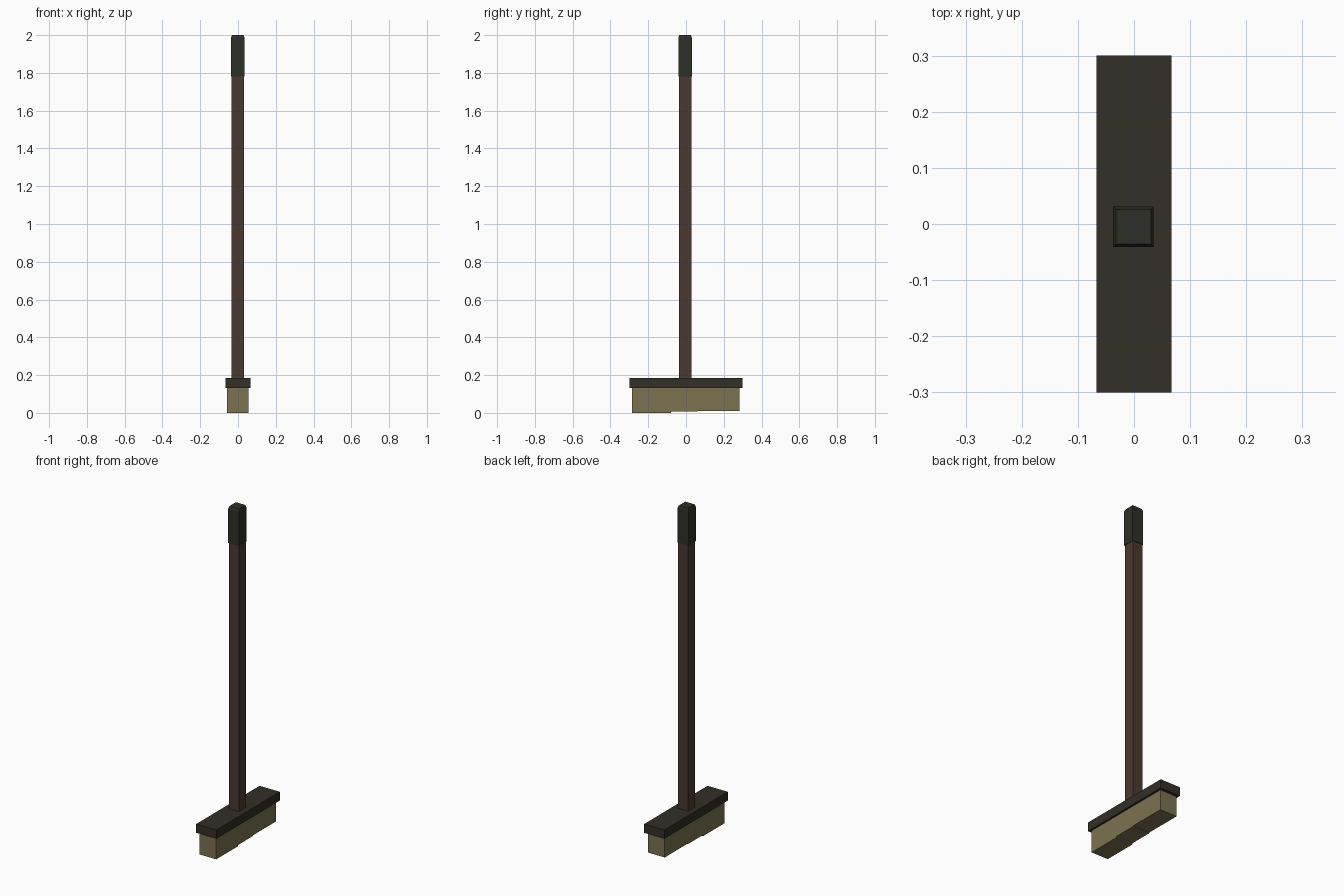
import bpy, bmesh

if "Cube" in bpy.data.objects:
    bpy.data.objects.remove(bpy.data.objects["Cube"])


def material(name, rgb):
    m = bpy.data.materials.new(name)
    m.diffuse_color = (*rgb, 1)
    m.use_nodes = True
    m.node_tree.nodes["Principled BSDF"].inputs["Base Color"].default_value = m.diffuse_color
    return m


def finish(name, bm, mat):
    bmesh.ops.recalc_face_normals(bm, faces=bm.faces)
    me = bpy.data.meshes.new(name)
    bm.to_mesh(me)
    bm.free()
    me.materials.append(mat)
    ob = bpy.data.objects.new(name, me)
    bpy.context.collection.objects.link(ob)
    return ob


def square_column(name, center, rings, mat):
    """Stack of rectangles (half_x, half_y, z), capped at both ends."""
    bm = bmesh.new()
    cx, cy = center
    loops = [[bm.verts.new((cx + sx * hx, cy + sy * hy, z))
              for sx, sy in ((-1, -1), (1, -1), (1, 1), (-1, 1))]
             for hx, hy, z in rings]
    for a, b in zip(loops, loops[1:]):
        for i in range(4):
            j = (i + 1) % 4
            bm.faces.new((a[i], a[j], b[j], b[i]))
    bm.faces.new(loops[0])
    bm.faces.new(loops[-1])
    return finish(name, bm, mat)


def extrude_x(name, profile, x0, x1, mat):
    """Extrude a y-z profile along x."""
    bm = bmesh.new()
    face = bm.faces.new([bm.verts.new((x0, y, z)) for y, z in profile])
    geom = bmesh.ops.extrude_face_region(bm, geom=[face])["geom"]
    verts = [g for g in geom if isinstance(g, bmesh.types.BMVert)]
    bmesh.ops.translate(bm, verts=verts, vec=(x1 - x0, 0, 0))
    return finish(name, bm, mat)


wood = material("brown_wood", (0.070, 0.042, 0.028))
dark = material("dark_wood", (0.033, 0.028, 0.020))
rubber = material("dark_grip", (0.028, 0.028, 0.020))
straw = material("straw", (0.200, 0.170, 0.080))

axis = (-0.001, -0.005)

# Handle shaft and its chamfered grip
square_column("handle", axis, [(0.033, 0.033, 0.17), (0.033, 0.033, 1.80)], wood)
square_column("grip", axis, [(0.036, 0.036, 1.78), (0.036, 0.036, 1.985),
                             (0.031, 0.031, 2.0)], rubber)

# Head block
square_column("head_block", (0, 0), [(0.067, 0.30, 0.132), (0.067, 0.30, 0.185)], dark)

# Bristles with slightly stepped worn underside
extrude_x("bristles", [(-0.285, 0.134), (-0.285, 0.0), (-0.08, 0.0), (-0.08, 0.007),
                       (0.062, 0.007), (0.062, 0.011), (0.283, 0.011), (0.283, 0.134)],
          -0.057, 0.055, straw)
